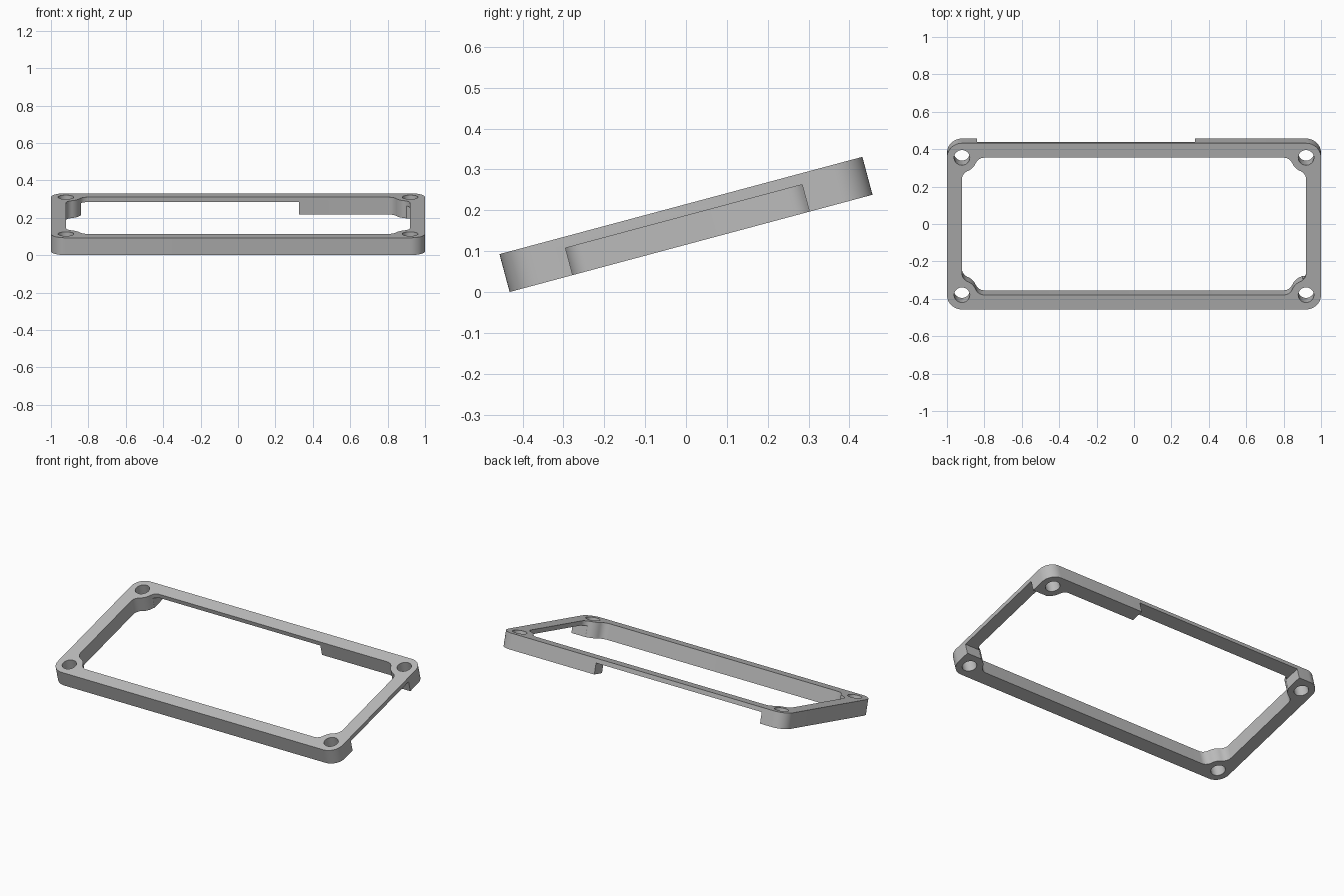
import bpy, bmesh
from math import radians, sin, cos, pi, atan2
from mathutils import Matrix

cube = bpy.data.objects.get("Cube")
if cube:
    bpy.data.objects.remove(cube, do_unlink=True)

HALF_X, HALF_Y, HALF_T = 1.0, 0.46, 0.048   # frame half sizes before tilting
WALL, HOLE, FILLET = 0.08, 0.042, 0.05
LEDGE = 0.0205                              # underside of the thinned rails
TILT = radians(15)
CX, CY = HALF_X - WALL, HALF_Y - WALL       # screw hole centres

grey = bpy.data.materials.new("grey plastic")
grey.use_nodes = True
colour = (0.5, 0.5, 0.5, 1)
grey.diffuse_color = colour
grey.node_tree.nodes["Principled BSDF"].inputs["Base Color"].default_value = colour


def arc(cx, cy, r, a0, a1, n):
    return [(cx + r * cos(a0 + (a1 - a0) * i / n),
             cy + r * sin(a0 + (a1 - a0) * i / n)) for i in range(n + 1)]


def four_corners(pts):
    """Mirror a corner, listed from the side wall to the back wall, into a loop."""
    rev = pts[::-1]
    return (pts + [(-x, y) for x, y in rev] +
            [(-x, -y) for x, y in pts] + [(x, -y) for x, y in rev])


# Outline, opening with filleted screw bosses, and holes
outer = four_corners(arc(CX, CY, WALL, 0, pi / 2, 12))
d = ((WALL + FILLET) ** 2 - FILLET ** 2) ** 0.5
a = atan2(FILLET, d)
corner = (arc(CX - FILLET, CY - d, FILLET, 0, pi / 2 - a, 8) +
          arc(CX, CY, WALL, 1.5 * pi - a, pi + a, 8)[1:-1] +
          arc(CX - d, CY - FILLET, FILLET, a, pi / 2, 8))
inner = four_corners(corner)
holes = [arc(sx * CX, sy * CY, HOLE, 0, 2 * pi, 32)[:-1]
         for sx in (-1, 1) for sy in (-1, 1)]

# Filled and extruded plate
curve = bpy.data.curves.new("frame", 'CURVE')
curve.dimensions = '2D'
curve.fill_mode = 'BOTH'
curve.extrude = HALF_T
for loop in [outer, inner] + holes:
    spline = curve.splines.new('POLY')
    spline.points.add(len(loop) - 1)
    for p, (x, y) in zip(spline.points, loop):
        p.co = (x, y, 0, 1)
    spline.use_cyclic_u = True
frame = bpy.data.objects.new("frame", curve)
bpy.context.collection.objects.link(frame)
bpy.ops.object.select_all(action='DESELECT')
frame.select_set(True)
bpy.context.view_layer.objects.active = frame
bpy.ops.object.convert(target='MESH')
frame = bpy.context.view_layer.objects.active

bm = bmesh.new()
bm.from_mesh(frame.data)
bmesh.ops.remove_doubles(bm, verts=bm.verts, dist=1e-5)
bmesh.ops.recalc_face_normals(bm, faces=bm.faces)
bm.to_mesh(frame.data)
bm.free()


# Slots cut from below: left rail and most of the back rail
def cut_slot(name, x0, x1, y0, y1):
    z0, z1 = -0.2, LEDGE
    bm = bmesh.new()
    bmesh.ops.create_cube(bm, size=1, matrix=Matrix.LocRotScale(
        ((x0 + x1) / 2, (y0 + y1) / 2, (z0 + z1) / 2), None,
        (x1 - x0, y1 - y0, z1 - z0)))
    mesh = bpy.data.meshes.new(name)
    bm.to_mesh(mesh)
    bm.free()
    cutter = bpy.data.objects.new(name, mesh)
    cutter.hide_render = True
    bpy.context.collection.objects.link(cutter)
    mod = frame.modifiers.new(name, 'BOOLEAN')
    mod.operation = 'DIFFERENCE'
    mod.solver = 'EXACT'
    mod.object = cutter
    bpy.ops.object.modifier_apply(modifier=name)
    bpy.data.objects.remove(cutter, do_unlink=True)


cut_slot("left_slot", 0.7, 1.2, -0.3, 0.3)
cut_slot("back_slot", -0.84, 0.325, 0.2, 0.6)

# Tilt, stand on the ground and shade
frame.data.transform(Matrix.Translation((0, 0, HALF_Y * sin(TILT) + HALF_T * cos(TILT)))
                     @ Matrix.Rotation(TILT, 4, 'X'))
frame.data.materials.clear()
frame.data.materials.append(grey)
bpy.ops.object.shade_smooth_by_angle(angle=radians(30))
